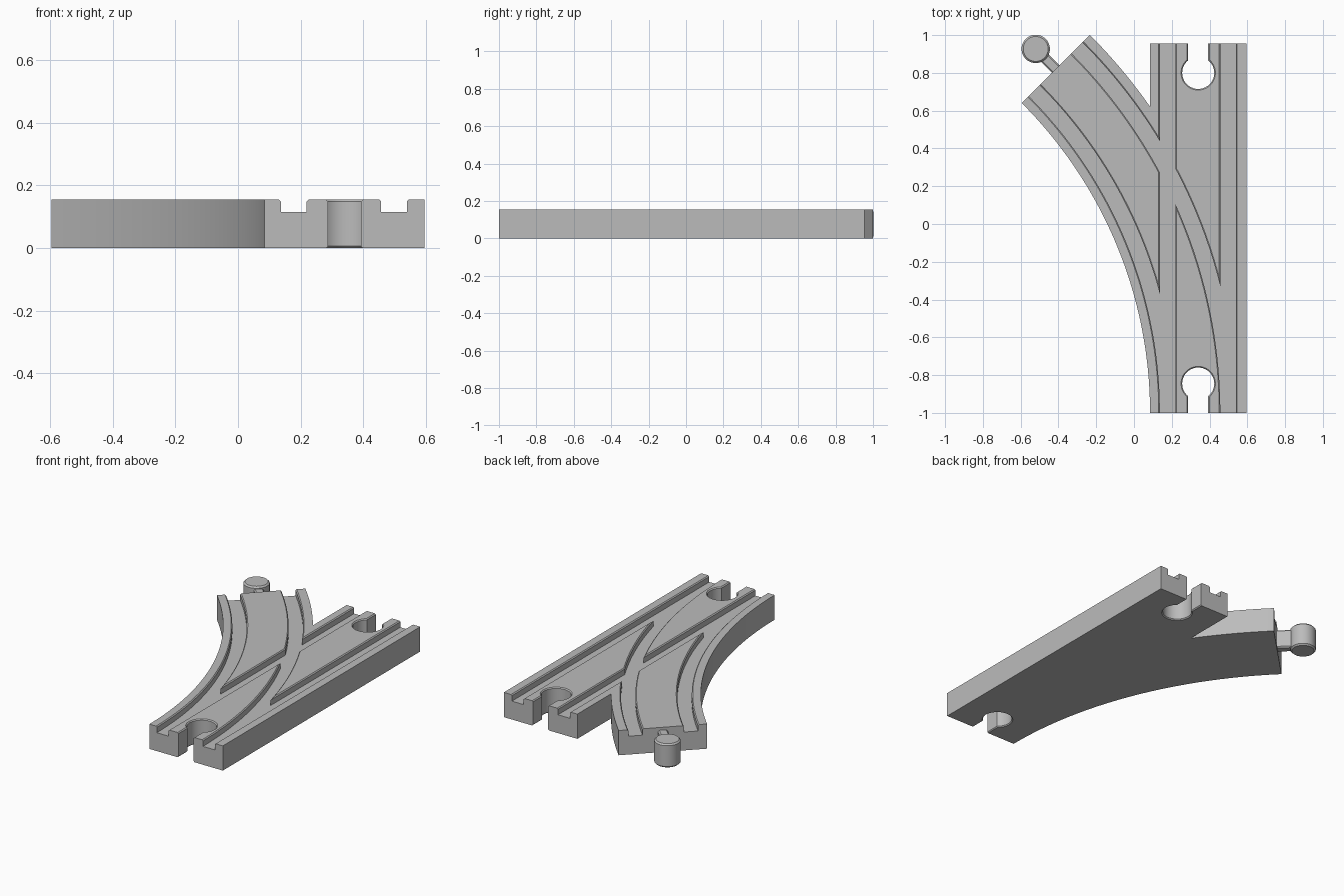
import bpy, bmesh
from math import sin, cos, pi, sqrt, asin, radians
from mathutils import Vector

H, FLOOR, CH = 0.155, 0.115, 0.006          # thickness, groove floor, chamfer
X0, X1, Y0, Y1 = 0.085, 0.595, -1.0, 0.955  # straight arm
R0, R1 = 2.32, 2.83                         # curved arm radii
CX = X0 - R0
MID = (X0 + X1) / 2
GROOVES = (0.093, 0.413)                    # groove centres from the left edge
GW = 0.041                                  # groove half width

old = bpy.data.objects.get("Cube")
if old:
    bpy.data.objects.remove(old, do_unlink=True)

grey = bpy.data.materials.new("plain grey")
grey.use_nodes = True
grey.diffuse_color = (0.5, 0.5, 0.5, 1)
grey.node_tree.nodes["Principled BSDF"].inputs["Base Color"].default_value = (0.5, 0.5, 0.5, 1)


def finish(bm, name):
    bmesh.ops.recalc_face_normals(bm, faces=bm.faces)
    mesh = bpy.data.meshes.new(name)
    bm.to_mesh(mesh)
    bm.free()
    obj = bpy.data.objects.new(name, mesh)
    bpy.context.collection.objects.link(obj)
    mesh.materials.append(grey)
    return obj


def activate(obj):
    bpy.ops.object.select_all(action='DESELECT')
    obj.select_set(True)
    bpy.context.view_layer.objects.active = obj


def arc(r, a, b, n):
    return [(CX + r * cos(a + (b - a) * i / n), Y0 + r * sin(a + (b - a) * i / n))
            for i in range(n + 1)]


def socket(y_edge, y_centre, side, r=0.085, half=0.053, n=32):
    """Keyhole outline entered from the end of the straight arm."""
    gap = asin(half / r)
    pts = [(MID + half, y_edge)]
    for i in range(n + 1):
        t = gap + (2 * pi - 2 * gap) * i / n
        pts.append((MID + r * sin(t), y_centre + side * r * cos(t)))
    return pts + [(MID - half, y_edge)]


# Body outline: curved arm, straight arm and both sockets in one loop
meet = asin(sqrt(R1 ** 2 - (X0 - CX) ** 2) / R1)
back = socket(Y1, 0.80, 1)[::-1]
front = socket(Y0, -0.845, -1)
outline = (arc(R0, 0, pi / 4, 48) + arc(R1, pi / 4, meet, 16) + [(X0, Y1)]
           + back + [(X1, Y1), (X1, Y0)] + front)
holes = {(round(x, 4), round(y, 4)) for x, y in back + front}

bm = bmesh.new()
base = bm.faces.new([bm.verts.new((x, y, 0)) for x, y in outline])
new = bmesh.ops.extrude_face_region(bm, geom=[base], use_keep_orig=True)["geom"]
bmesh.ops.translate(bm, verts=[v for v in new if isinstance(v, bmesh.types.BMVert)], vec=(0, 0, H))
bmesh.ops.recalc_face_normals(bm, faces=bm.faces)
# Soften the socket rims
rims = [e for e in bm.edges
        if abs(e.verts[0].co.z - e.verts[1].co.z) < 1e-5
        and all((round(v.co.x, 4), round(v.co.y, 4)) in holes for v in e.verts)]
bmesh.ops.bevel(bm, geom=rims, offset=CH, segments=1, affect='EDGES')
body = finish(bm, "track_body")


# Groove cutters: a chamfered channel section swept along a path
def channel(name, path):
    section = [(-GW, FLOOR), (GW, FLOOR), (GW, H - CH), (GW + 2 * CH, H + CH),
               (-GW - 2 * CH, H + CH), (-GW, H - CH)]
    bm = bmesh.new()
    rings = []
    for i, p in enumerate(path):
        a, b = Vector(path[max(i - 1, 0)]), Vector(path[min(i + 1, len(path) - 1)])
        d = (b - a).normalized()
        rings.append([bm.verts.new((p[0] + d.y * s, p[1] - d.x * s, z)) for s, z in section])
    n = len(section)
    for r, q in zip(rings, rings[1:]):
        for k in range(n):
            bm.faces.new((r[k], r[(k + 1) % n], q[(k + 1) % n], q[k]))
    bm.faces.new(rings[0])
    bm.faces.new(rings[-1])
    return finish(bm, name)


cutters = []
for g in GROOVES:
    cutters.append(channel("straight_groove_cutter", [(X0 + g, Y0 - 0.05), (X0 + g, Y1 + 0.05)]))
    cutters.append(channel("curved_groove_cutter", arc(R0 + g, radians(-1), radians(46), 47)))

activate(body)
for cutter in cutters:
    cutter.hide_render = True
    cut = body.modifiers.new("groove", 'BOOLEAN')
    cut.operation, cut.solver, cut.object = 'DIFFERENCE', 'EXACT', cutter
    bpy.ops.object.modifier_apply(modifier=cut.name)
for cutter in cutters:
    bpy.data.objects.remove(cutter, do_unlink=True)
bpy.ops.object.shade_smooth_by_angle(angle=radians(25))

# Connector on the end of the curved arm
out = Vector((-sin(pi / 4), cos(pi / 4), 0))
end = Vector((CX + (R0 + R1) / 2 * cos(pi / 4), Y0 + (R0 + R1) / 2 * sin(pi / 4), 0))


def bevelled(obj, width):
    mod = obj.modifiers.new("soft edges", 'BEVEL')
    mod.width, mod.segments, mod.limit_method = width, 1, 'ANGLE'
    activate(obj)
    bpy.ops.object.modifier_apply(modifier=mod.name)
    bpy.ops.object.shade_smooth_by_angle(angle=radians(25))


bm = bmesh.new()
bmesh.ops.create_cone(bm, cap_ends=True, segments=40, radius1=0.075, radius2=0.075, depth=H - 0.006)
bmesh.ops.translate(bm, verts=bm.verts, vec=end + out * 0.15 + Vector((0, 0, H / 2)))
bevelled(finish(bm, "connector_peg"), 0.009)

bm = bmesh.new()
bmesh.ops.create_cube(bm, size=1)
for v in bm.verts:
    x, y, z = v.co
    v.co = end + out * (0.05 + y * 0.13) + Vector((out.y, -out.x, 0)) * x * 0.056 + Vector((0, 0, H / 2 + z * 0.12))
bevelled(finish(bm, "connector_neck"), 0.008)
